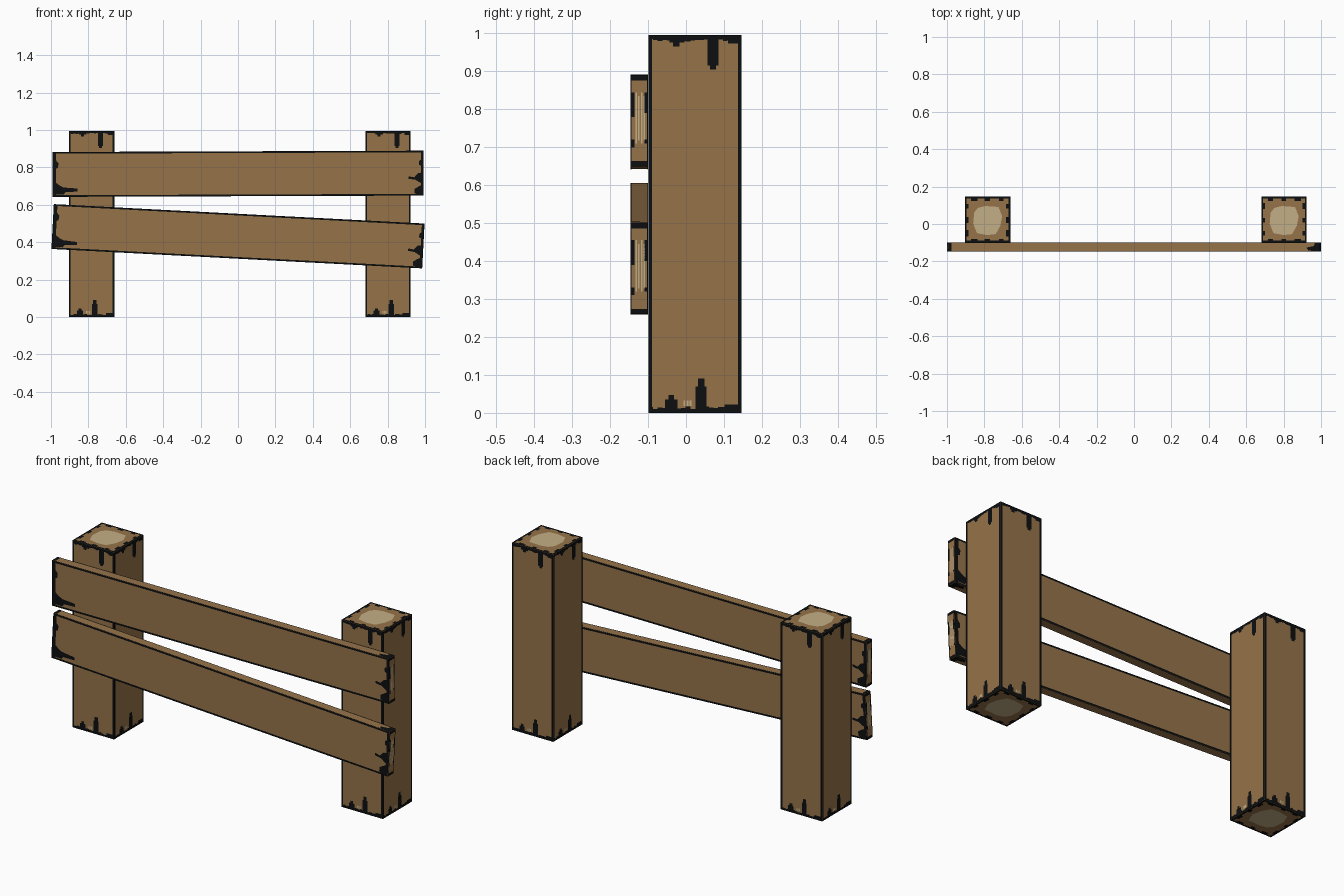
import bpy, bmesh, math, random
from mathutils import Vector, Matrix

if "Cube" in bpy.data.objects:
    bpy.data.objects.remove(bpy.data.objects["Cube"])

random.seed(4)


def material(name, rgb):
    m = bpy.data.materials.new(name)
    m.diffuse_color = (*rgb, 1)
    m.use_nodes = True
    m.node_tree.nodes["Principled BSDF"].inputs["Base Color"].default_value = m.diffuse_color
    return m


MATS = [material("brown wood", (0.305, 0.174, 0.068)),
        material("black stain", (0.004, 0.0045, 0.005)),
        material("pale heartwood", (0.55, 0.43, 0.24))]
WOOD, BLACK, PALE = range(3)
EDGE = 0.009    # width of the dark outline
LIFT = 0.0012   # height of painted marks above the wood


def rect(u0, v0, u1, v1):
    return [(u0, v0), (u1, v0), (u1, v1), (u0, v1)]


def outline(w, h, e=EDGE):
    return [rect(0, 0, w, e), rect(0, h - e, w, h), rect(0, 0, e, h), rect(w - e, 0, w, h)]


def ragged(length, low, high, step=0.012):
    """Stepped strip (along u, rising in v) as small rectangles."""
    n = round(length / step)
    return [rect(i * length / n, 0, (i + 1) * length / n, random.uniform(low, high)) for i in range(n)]


def flip(polys, w, h):
    """Turn marks half a turn on a w x h face."""
    return [[(w - u, h - v) for u, v in p] for p in polys]


def build(name, size, marks, location, tilt=0.0):
    """Box with painted marks; marks(normal, w, h) gives (material, polygon list) pairs."""
    size = Vector(size)
    bm = bmesh.new()
    bmesh.ops.create_cube(bm, size=1, matrix=Matrix.Diagonal((*size, 1)))
    z = Vector((0, 0, 1))
    for axis in range(3):
        for sign in (-1, 1):
            n = Vector((0, 0, 0))
            n[axis] = sign
            u = Vector((1, 0, 0)) if axis == 2 else z.cross(n)
            v = n.cross(u)
            w, h = abs(u.dot(size)), abs(v.dot(size))
            w = sum(abs(u[i]) * size[i] for i in range(3))
            h = sum(abs(v[i]) * size[i] for i in range(3))
            corner = n * (size[axis] / 2 + LIFT) - u * w / 2 - v * h / 2
            for mat, polys in marks(n, w, h):
                for p in polys:
                    f = bm.faces.new([bm.verts.new(corner + u * a + v * b) for a, b in p])
                    f.material_index = mat
                    f.normal_update()
                    if f.normal.dot(n) < 0:
                        f.normal_flip()
    me = bpy.data.meshes.new(name)
    bm.to_mesh(me)
    bm.free()
    for m in MATS:
        me.materials.append(m)
    ob = bpy.data.objects.new(name, me)
    ob.location = location
    ob.rotation_euler[1] = tilt
    bpy.context.collection.objects.link(ob)
    return ob


def post_marks(n, w, h):
    if n.z:   # end grain: ragged rim, bumps and pale heart
        rim = outline(w, h, 0.01)
        for c in (0.05, 0.12, 0.195):
            r = random.uniform(0.012, 0.017)
            rim += [rect(c - r, 0, c + r, 0.02), rect(c - r, h - 0.022, c + r, h),
                    rect(0, c - r, 0.02, c + r), rect(w - 0.022, c - r, w, c + r)]
        heart = [(0.05, 0.16), (0.045, 0.10), (0.065, 0.05), (0.12, 0.04), (0.165, 0.045),
                 (0.19, 0.09), (0.2, 0.14), (0.18, 0.19), (0.11, 0.195), (0.07, 0.185)]
        return [(BLACK, rim), (PALE, [heart])]
    # sides: outline, drips from the top, cracks from the bottom
    drips = [rect(0.055, h - 0.02, 0.095, h), rect(0.065, h - 0.03, 0.082, h),
             rect(0.155, h - 0.08, 0.184, h), rect(0.162, h - 0.09, 0.178, h),
             rect(0.21, h - 0.022, w, h)]
    cracks = [rect(0.124, 0, 0.153, 0.07), rect(0.13, 0, 0.148, 0.09),
              rect(0.044, 0, 0.076, 0.035), rect(0.053, 0, 0.068, 0.047), rect(0.2, 0, w, 0.022)]
    ends = outline(w, h) + ragged(w, 0.01, 0.017) + flip(ragged(w, 0.01, 0.017), w, h)
    flecks = [rect(c, 0.018, c + 0.005, 0.032) for c in (0.092, 0.1, 0.108)]
    return [(BLACK, ends + drips + cracks), (PALE, flecks)]


def plank_marks(n, w, h):
    if n.y:   # broad faces: outline plus stains at both ends
        left = [rect(0, 0, 0.02, h),
                [(0, 0.012), (0.06, 0.012), (0.07, 0.025), (0.135, 0.028), (0.135, 0.044),
                 (0.06, 0.05), (0.04, 0.06), (0.02, 0.075), (0, 0.09)],
                [(0, 0.145), (0.03, 0.155), (0.033, 0.18), (0.015, 0.2), (0, 0.2)]]
        right = [rect(w - 0.014, 0, w, h),
                 [(w, 0.125), (w - 0.03, 0.12), (w - 0.05, 0.098), (w - 0.08, 0.103),
                  (w - 0.08, 0.09), (w - 0.045, 0.085), (w - 0.02, 0.07), (w, 0.06)],
                 [(w, 0.0), (w - 0.05, 0.012), (w - 0.05, 0.035), (w - 0.025, 0.05), (w, 0.06)],
                 [(w, 0.155), (w - 0.025, 0.165), (w - 0.025, 0.185), (w, 0.2)]]
        return [(BLACK, outline(w, h) + left + right)]
    if n.x:   # end grain: dark borders and pale streaks
        dark = outline(w, h, 0.003) + [rect(0, h - 0.014, w, h), rect(0, 0, w, 0.014)]
        for lo, hi in ((0.13, 0.195), (0.05, 0.07)):
            dark += [rect(0, lo, 0.01, hi), rect(w - 0.009, lo + 0.01, w, hi)]
        pale = [rect(0.013 + i * 0.007, 0.06 + 0.008 * (i % 2), 0.017 + i * 0.007, 0.195 - 0.01 * (i % 2))
                for i in range(4)]
        return [(BLACK, dark), (PALE, pale)]
    # narrow edges: dark tips
    return [(BLACK, outline(w, h, 0.002) + [rect(0, 0, 0.018, h),
             [(w, 0), (w - 0.06, 0.004), (w - 0.07, 0.02), (w - 0.03, 0.028), (w - 0.025, h), (w, h)]])]


# Two square posts
for side, x in (("left", -0.783), ("right", 0.802)):
    build(side + "_post", (0.243, 0.245, 0.995), post_marks, (x, 0.0235, 0.4975))

# Two rails nailed across the front, the lower one sagging to the right
for name, z, degrees in (("upper_rail", 0.766, -0.2), ("lower_rail", 0.432, 3.0)):
    build(name, (1.985, 0.046, 0.24), plank_marks, (0, -0.123, z), math.radians(degrees))
